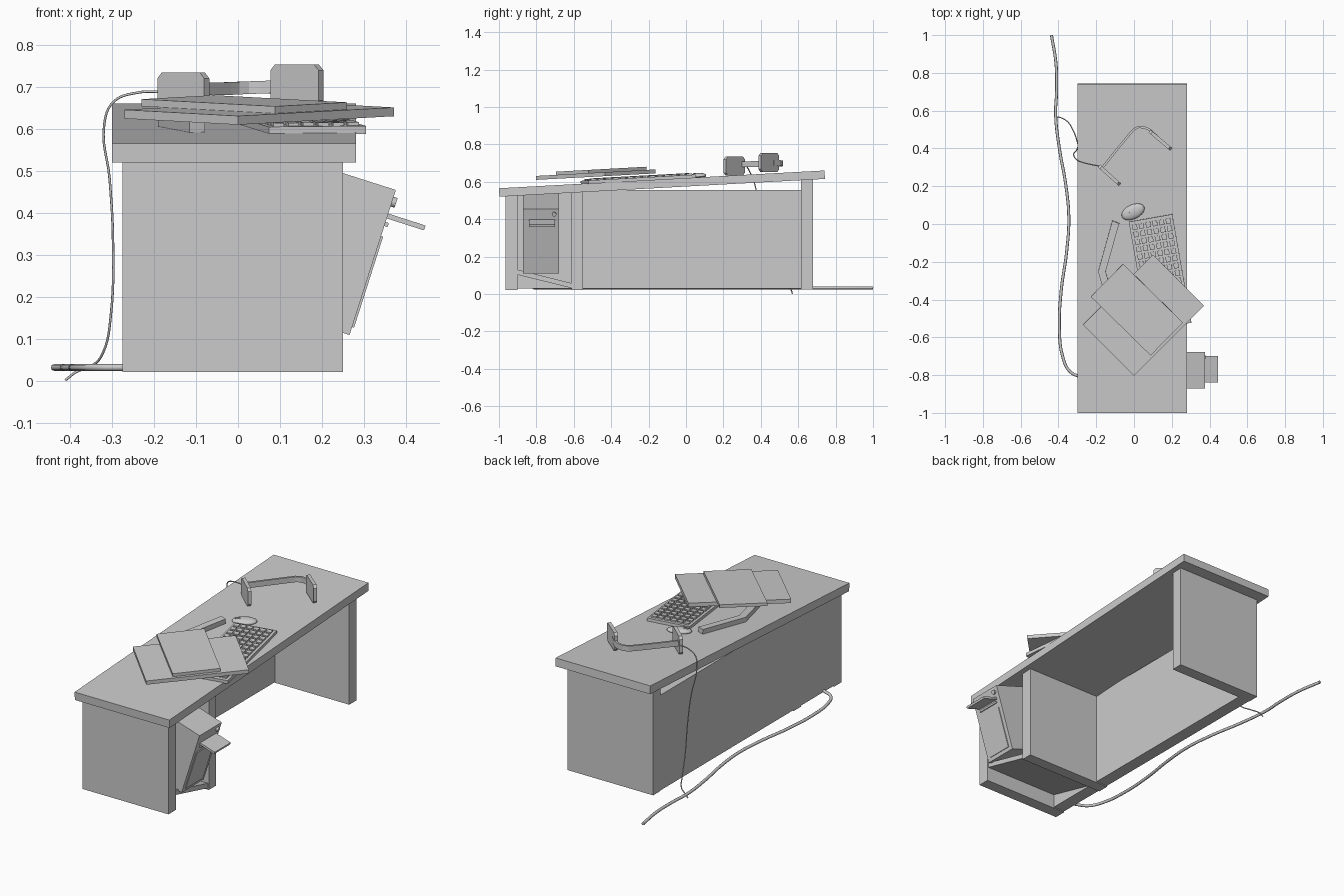
import bpy, bmesh, math
from mathutils import Matrix, Vector

if "Cube" in bpy.data.objects:
    bpy.data.objects.remove(bpy.data.objects["Cube"])

SLOPE = math.atan(0.0546)
# frame of the sloping desk surface, origin on its top at the front edge
DECK = Matrix.Translation((0, -1, 0.565)) @ Matrix.Rotation(SLOPE, 4, 'X')


def deck(x, y, h=0, turn=0):
    """Matrix for something lying on the sloping surface at world x, y."""
    return (DECK @ Matrix.Translation((x, (y + 1) / math.cos(SLOPE), h))
            @ Matrix.Rotation(math.radians(turn), 4, 'Z'))


def finish(name, bm, matrix=Matrix()):
    bmesh.ops.recalc_face_normals(bm, faces=bm.faces)
    mesh = bpy.data.meshes.new(name)
    bm.to_mesh(mesh)
    bm.free()
    ob = bpy.data.objects.new(name, mesh)
    ob.matrix_world = matrix
    bpy.context.collection.objects.link(ob)
    return ob


def add_box(bm, x, y, z):
    m = Matrix.LocRotScale(Vector((sum(x) / 2, sum(y) / 2, sum(z) / 2)), None,
                           Vector((x[1] - x[0], y[1] - y[0], z[1] - z[0])))
    bmesh.ops.create_cube(bm, size=1, matrix=m)


def box(name, x, y, z, matrix=Matrix()):
    bm = bmesh.new()
    add_box(bm, x, y, z)
    return finish(name, bm, matrix)


def prism(name, outline, direction, matrix=Matrix()):
    """Extrude a closed outline of 3D points along a direction."""
    bm = bmesh.new()
    face = bm.faces.new([bm.verts.new(p) for p in outline])
    ext = bmesh.ops.extrude_face_region(bm, geom=[face])
    bmesh.ops.translate(bm, vec=direction,
                        verts=[v for v in ext['geom'] if isinstance(v, bmesh.types.BMVert)])
    return finish(name, bm, matrix)


def cable(name, points, radius):
    cu = bpy.data.curves.new(name, 'CURVE')
    cu.dimensions = '3D'
    cu.bevel_depth = radius
    cu.bevel_resolution = 2
    cu.resolution_u = 6
    cu.use_fill_caps = True
    sp = cu.splines.new('BEZIER')
    sp.bezier_points.add(len(points) - 1)
    for bp, p in zip(sp.bezier_points, points):
        bp.co = p
        bp.handle_left_type = bp.handle_right_type = 'AUTO'
    ob = bpy.data.objects.new(name, cu)
    bpy.context.collection.objects.link(ob)
    return ob


# desk body
box("desk_top", (-0.30, 0.28), (0, 1.743), (-0.045, 0), DECK)
box("front_leg_panel", (-0.275, 0.25), (-0.965, -0.90), (0.022, 0.54))
box("middle_leg_panel", (-0.275, 0.25), (-0.612, -0.55), (0.022, 0.555))
box("rear_leg_panel", (-0.275, 0.25), (0.615, 0.68), (0.025, 0.63))
box("back_panel", (-0.275, -0.205), (-0.95, 0.66), (0.028, 0.555))
prism("cubby_shelf", [(-0.25, -0.91, 0.105), (-0.25, -0.60, 0.028),
                      (-0.25, -0.60, 0.055), (-0.25, -0.91, 0.132)], (0.495, 0, 0))

# leaning computer tower with open disc tray
TOWER = Matrix.Translation((0.265, -0.775, 0.11)) @ Matrix.Rotation(math.radians(17.7), 4, 'Y')
box("tower_case", (-0.27, 0), (-0.097, 0.097), (0, 0.362), TOWER)
box("tower_front_plate", (-0.005, 0.005), (-0.075, 0.075), (0.02, 0.247), TOWER)
box("disc_tray", (-0.01, 0.093), (-0.065, 0.075), (0.291, 0.303), TOWER)
box("tray_door", (-0.005, 0.008), (-0.06, 0.07), (0.272, 0.282), TOWER)
bm = bmesh.new()
bmesh.ops.create_cone(bm, cap_ends=True, segments=12, radius1=0.012, radius2=0.012, depth=0.016,
                      matrix=Matrix.Translation((0.002, 0.07, 0.333)) @ Matrix.Rotation(math.pi / 2, 4, 'Y'))
finish("power_button", bm, TOWER)

# keyboard with key grid
KEYS = deck(0.138, -0.255, 0, 10)
box("keyboard_base", (-0.117, 0.117), (-0.292, 0.292), (-0.003, 0.016), KEYS)
bm = bmesh.new()
for i in range(6):
    for j in range(14):
        cx, cy = -0.09 + i * 0.036, -0.26 + j * 0.04
        add_box(bm, (cx - 0.013, cx + 0.013), (cy - 0.014, cy + 0.014), (0.014, 0.024))
finish("keyboard_keys", bm, KEYS)

# mouse
bm = bmesh.new()
bmesh.ops.create_uvsphere(bm, u_segments=20, v_segments=10, radius=1)
for v in bm.verts:
    v.co = (v.co.x * 0.065, v.co.y * 0.038, max(v.co.z, -0.5) * 0.016 + 0.008)
mouse = finish("mouse", bm, deck(-0.005, 0.065, 0, 25))
for p in mouse.data.polygons:
    p.use_smooth = p.normal.z > -0.9
box("mouse_wheel", (-0.045, -0.02), (-0.005, 0.005), (0.01, 0.025), deck(-0.005, 0.065, 0, 25))

# bent bar lying beside the keyboard
half = [(-0.115, 0.02), (-0.078, 0.006), (-0.15, -0.25)]
inner = [(-0.078, -0.50), (-0.115, -0.515), (-0.19, -0.25)]
prism("bent_bar", [(x, y + 1, 0) for x, y in half + inner], (0, 0, 0.026), DECK)

# stacked books
box("large_book", (-0.262, 0.262), (-0.191, 0.191), (0.034, 0.055), deck(0.05, -0.48, 0, 45))
box("small_book", (-0.122, 0.122), (-0.222, 0.222), (0.055, 0.072), deck(0.015, -0.45, 0, 45.5))

# headphones
c, w, h = 0.014, 0.075, 0.05
ear = [(-w + c, -h), (w - c, -h), (w, -h + c), (w, h - c),
       (w - c, h), (-w + c, h), (-w, h - c), (-w, -h + c)]
for side, pos, turn in (("left", (-0.13, 0.258, 0.684), -42), ("right", (0.14, 0.443, 0.703), -40)):
    prism(side + "_ear_pad", [(x, -0.009, z) for x, z in ear], (0, 0.018, 0),
          Matrix.Translation(pos) @ Matrix.Rotation(math.radians(turn), 4, 'Z'))
path = [(-0.165, 0.302), (-0.09, 0.395), (-0.02, 0.48), (0.0, 0.502), (0.025, 0.514),
        (0.055, 0.511), (0.085, 0.498), (0.12, 0.465)]
bm = bmesh.new()
rings = []
for i, p in enumerate(path):
    a, b = Vector(path[max(i - 1, 0)]), Vector(path[min(i + 1, len(path) - 1)])
    d = (b - a).normalized()
    n = Vector((-d.y, d.x)) * 0.006
    z = 0.694 + 0.007 * i / 7
    rings.append([bm.verts.new((p[0] + s * n.x, p[1] + s * n.y, z + t))
                  for s, t in ((-1, -0.015), (1, -0.015), (1, 0.015), (-1, 0.015))])
for r, q in zip(rings, rings[1:]):
    for k in range(4):
        bm.faces.new((r[k], r[k - 1], q[k - 1], q[k]))
bm.faces.new(rings[0])
bm.faces.new(rings[-1])
finish("headband", bm)

# cables
cable("headphone_cable", [
    (-0.17, 0.305, 0.688), (-0.24, 0.318, 0.686), (-0.295, 0.335, 0.665), (-0.318, 0.36, 0.61),
    (-0.305, 0.39, 0.48), (-0.297, 0.41, 0.33), (-0.302, 0.44, 0.16), (-0.32, 0.49, 0.07),
    (-0.35, 0.54, 0.035), (-0.385, 0.562, 0.022), (-0.41, 0.568, 0.003)], 0.003)
cable("power_cable", [(x, y, 0.033) for x, y in (
    (-0.437, 1.0), (-0.413, 0.85), (-0.41, 0.7), (-0.415, 0.58), (-0.395, 0.4), (-0.36, 0.2),
    (-0.345, 0.03), (-0.357, -0.15), (-0.385, -0.35), (-0.395, -0.55), (-0.378, -0.7),
    (-0.34, -0.78), (-0.27, -0.815))], 0.008)
